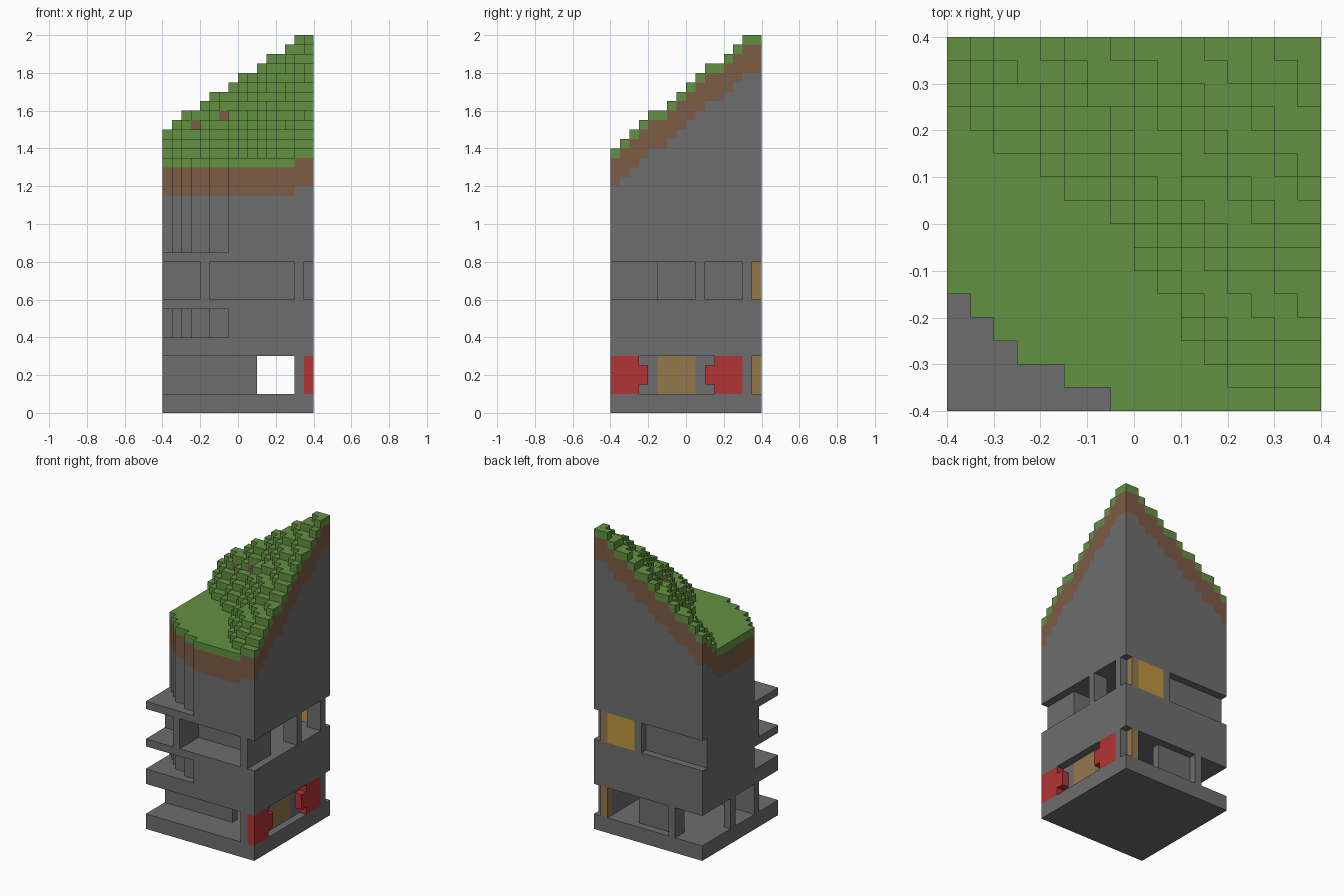
import bpy, bmesh
from mathutils import Vector

old = bpy.data.objects.get("Cube")
if old:
    bpy.data.objects.remove(old, do_unlink=True)

U = 0.05      # block size
N = 16        # blocks per side


def material(name, rgb):
    lin = [c / 12.92 if c < 0.04 else ((c + 0.055) / 1.055) ** 2.4 for c in rgb]
    m = bpy.data.materials.new(name)
    m.use_nodes = True
    m.diffuse_color = (*lin, 1)
    m.node_tree.nodes["Principled BSDF"].inputs["Base Color"].default_value = (*lin, 1)
    return m


STONE = material("grey stone", (0.43, 0.43, 0.43))
DIRT = material("brown dirt", (0.49, 0.36, 0.27))
GRASS = material("green grass", (0.385, 0.57, 0.255))
RED = material("red gate", (0.70, 0.20, 0.20))
WOOD = material("tan wood", (0.58, 0.47, 0.30))
GOLD = material("gold panel", (0.74, 0.59, 0.24))


def finish(name, bm, mats):
    me = bpy.data.meshes.new(name)
    bm.to_mesh(me)
    bm.free()
    for m in mats:
        me.materials.append(m)
    ob = bpy.data.objects.new(name, me)
    bpy.context.collection.objects.link(ob)
    return ob


def boxes(name, mat, *spans):
    """Boxes given as (x0, x1, y0, y1, z0, z1) in metres."""
    bm = bmesh.new()
    for x0, x1, y0, y1, z0, z1 in spans:
        vs = bmesh.ops.create_cube(bm, size=1)["verts"]
        for v in vs:
            v.co = Vector((x1 if v.co.x > 0 else x0,
                           y1 if v.co.y > 0 else y0,
                           z1 if v.co.z > 0 else z0))
    return finish(name, bm, [mat])


def blocks(name, cells, mats):
    """Surface of a set of unit blocks; cells maps (i, j, k) to a material index."""
    bm = bmesh.new()
    for cell, mat in cells.items():
        for axis in range(3):
            for s in (0, 1):
                near = list(cell)
                near[axis] += 1 if s else -1
                if tuple(near) in cells:
                    continue
                a, b = (axis + 1) % 3, (axis + 2) % 3
                loop = [(0, 0), (1, 0), (1, 1), (0, 1)]
                vs = []
                for p, q in (loop if s else loop[::-1]):
                    c = list(cell)
                    c[axis] += s
                    c[a] += p
                    c[b] += q
                    vs.append(bm.verts.new(((c[0] - N / 2) * U, (c[1] - N / 2) * U, c[2] * U)))
                bm.faces.new(vs).material_index = mat
    bmesh.ops.remove_doubles(bm, verts=bm.verts, dist=0.001)
    return finish(name, bm, mats)


# Stepped bite out of the front corner, and where the slope starts per column
bite = [5, 4, 3, 2, 2, 1, 1] + [0] * 9
slope_start = [13, 12, 11, 11, 10, 9, 9, 8, 6, 5, 3, 2, 1, 1, 0, 0]


def top_level(i, j):
    start, back = slope_start[i], 3.2 + i * 2 / 3
    if j < start:
        return 27
    rise = 1.2 + (back - 0.7) * (j - start) / (15 - start)
    return 27 + min(round(rise), round(back))


# Hill: stone, three blocks of dirt, one of grass
hill, ledge = {}, {}
for i in range(N):
    for j in range(bite[i], N):
        top = top_level(i, j)
        for k in range(17, top):
            hill[i, j, k] = 2 if k == top - 1 else 1 if k >= top - 4 else 0
        for k in range(8, 11):
            ledge[i, j, k] = 0
blocks("hill", hill, [STONE, DIRT, GRASS])
blocks("middle_storey", ledge, [STONE])

# Floor slabs
for name, z0, z1 in (("ground_slab", 0, .1), ("lower_ceiling_slab", .3, .4),
                     ("upper_floor_slab", .55, .6), ("upper_ceiling_slab", .8, .85)):
    boxes(name, STONE, (-.4, .4, -.4, .4, z0, z1))


def storey(name, mat, z, *plans):
    return boxes(name, mat, *[(*p, z, z + .2) for p in plans])


# Lower storey
storey("lower_front_wall", STONE, .1, (-.4, .1, -.2, -.15))
storey("lower_side_wall", STONE, .1, (.3, .35, -.4, -.15), (.3, .35, .05, .3), (.3, .4, .3, .35))
storey("lower_back_wall", STONE, .1, (-.15, .1, .3, .35))
storey("lower_pillars", STONE, .1, (-.2, -.15, .3, .4), (-.4, -.35, .05, .1))
storey("wooden_door", WOOD, .1, (.3, .35, -.15, .05))
storey("lower_corner_post", WOOD, .1, (.3, .35, .35, .4))

# Red gates with a tongue facing the door
boxes("front_red_gate", RED, (.35, .4, -.4, -.25, .1, .3), (.35, .4, -.25, -.2, .15, .25))
boxes("back_red_gate", RED, (.35, .4, .15, .3, .1, .3), (.35, .4, .1, .15, .15, .25))

# Upper storey
storey("upper_front_wall", STONE, .6, (-.4, .3, -.2, -.15))
storey("upper_front_fins", STONE, .6, (-.2, -.15, -.4, -.2), (.3, .35, -.4, -.15))
storey("upper_back_wall", STONE, .6, (-.4, .05, .3, .35), (.05, .1, .3, .4))
storey("upper_left_wall", STONE, .6, (-.4, -.35, -.15, .3))
storey("upper_side_pillars", STONE, .6, (.3, .4, .05, .1), (.3, .4, .3, .35))
storey("gold_window", GOLD, .6, (.1, .3, .35, .4))
storey("upper_corner_post", WOOD, .6, (.3, .35, .35, .4))
